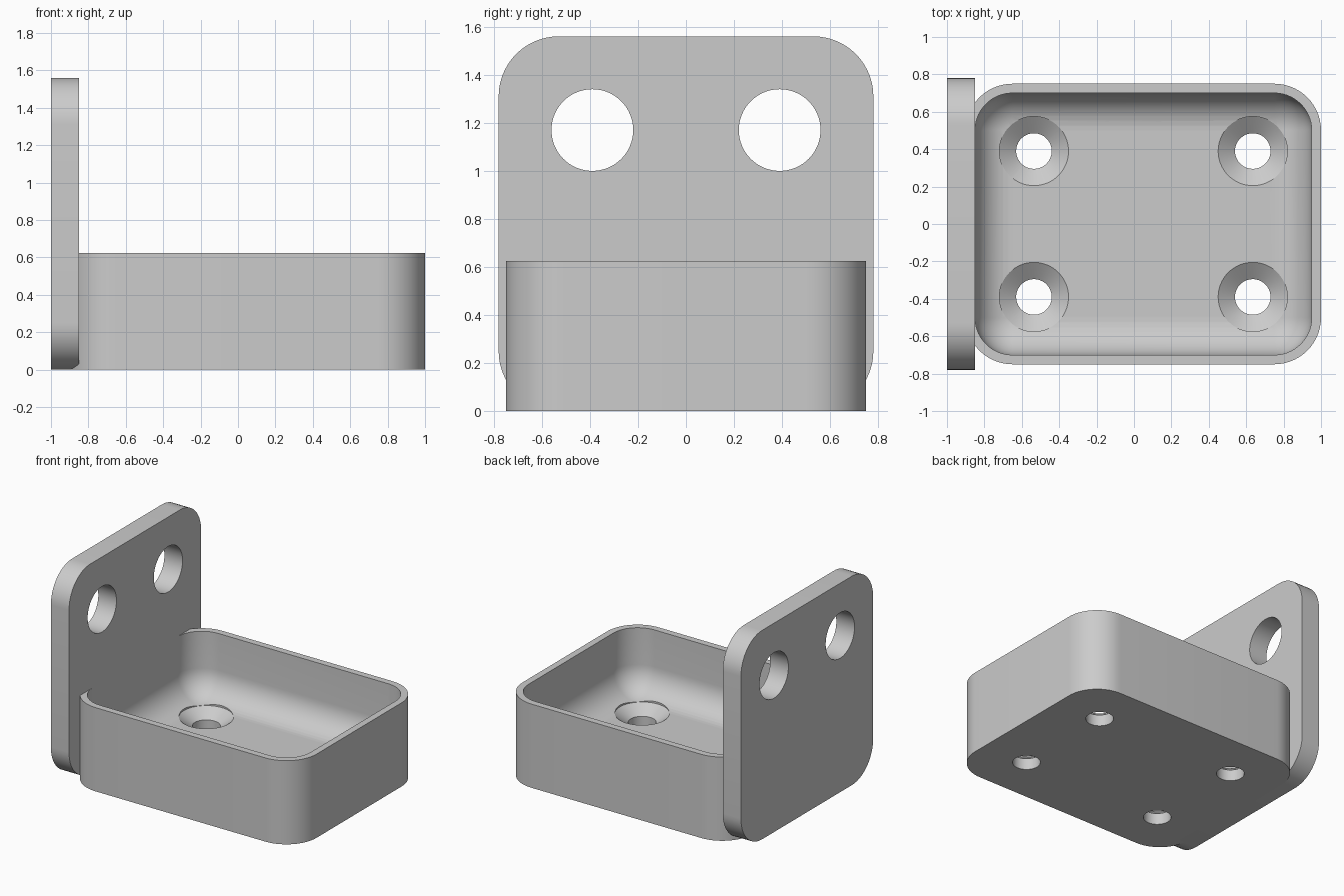
import bpy, bmesh
from math import sin, cos, pi, radians
from mathutils import Matrix, Vector

if "Cube" in bpy.data.objects:
    bpy.data.objects.remove(bpy.data.objects["Cube"], do_unlink=True)

grey = bpy.data.materials.new("light_grey")
grey.use_nodes = True
grey.diffuse_color = (0.6, 0.6, 0.6, 1)
grey.node_tree.nodes["Principled BSDF"].inputs["Base Color"].default_value = (0.6, 0.6, 0.6, 1)


def rounded_rect(half_w, half_h, radius, steps=14):
    """Outline of a rounded rectangle, counter-clockwise."""
    points = []
    for i, (sx, sy) in enumerate([(1, 1), (-1, 1), (-1, -1), (1, -1)]):
        for k in range(steps + 1):
            a = (i + k / steps) * pi / 2
            points.append((sx * (half_w - radius) + radius * cos(a),
                           sy * (half_h - radius) + radius * sin(a)))
    return points


def circle(radius, steps=64):
    return [(radius * cos(2 * pi * k / steps), radius * sin(2 * pi * k / steps))
            for k in range(steps)]


def loft(name, sections, matrix=Matrix()):
    """Closed solid skinned through (outline, height) sections."""
    bm = bmesh.new()
    rings = [[bm.verts.new((x, y, z)) for x, y in outline] for outline, z in sections]
    for low, high in zip(rings, rings[1:]):
        for i in range(len(low)):
            j = (i + 1) % len(low)
            bm.faces.new((low[i], low[j], high[j], high[i]))
    bm.faces.new(rings[0][::-1])
    bm.faces.new(rings[-1])
    bm.transform(matrix)
    bmesh.ops.recalc_face_normals(bm, faces=bm.faces)
    mesh = bpy.data.meshes.new(name)
    bm.to_mesh(mesh)
    bm.free()
    mesh.materials.append(grey)
    obj = bpy.data.objects.new(name, mesh)
    bpy.context.collection.objects.link(obj)
    return obj


def finish(obj, cutters):
    """Drill the cutters out of the part, then smooth its rounded faces."""
    bpy.ops.object.select_all(action="DESELECT")
    bpy.context.view_layer.objects.active = obj
    obj.select_set(True)
    for cutter in cutters:
        mod = obj.modifiers.new("drill", "BOOLEAN")
        mod.operation, mod.solver, mod.object = "DIFFERENCE", "EXACT", cutter
        bpy.ops.object.modifier_apply(modifier=mod.name)
        bpy.data.objects.remove(cutter, do_unlink=True)
    bpy.ops.object.shade_smooth_by_angle(angle=radians(30))


# Tray: outer wall, flat rim, inner wall, filleted floor
FLOOR, TOP, WALL, FILLET = 0.15, 0.625, 0.05, 0.2
HALF_X, HALF_Y, CORNER, TRAY_X = 0.95, 0.75, 0.25, 0.05
outer = rounded_rect(HALF_X, HALF_Y, CORNER)
sections = [(outer, 0), (outer, TOP),
            (rounded_rect(HALF_X - WALL, HALF_Y - WALL, CORNER - WALL), TOP)]
for k in range(13):
    a = k / 12 * pi / 2
    inset = WALL + (FILLET - 0.002) * (1 - cos(a))
    sections.append((rounded_rect(HALF_X - inset, HALF_Y - inset, CORNER - inset),
                     FLOOR + FILLET * (1 - sin(a))))
tray = loft("tray", sections, Matrix.Translation((TRAY_X, 0, 0)))

# Countersunk screw holes in the tray floor
screw_holes = []
for sx in (-1, 1):
    for sy in (-1, 1):
        profile = [(0.095, -0.1), (0.095, 0.085), (0.185, FLOOR), (0.185, 0.4)]
        place = Matrix.Translation((TRAY_X + sx * 0.585, sy * 0.39, 0))
        screw_holes.append(loft("screw_hole", [(circle(r), z) for r, z in profile], place))
finish(tray, screw_holes)

# Upright mounting plate: outline in y and z, thickness along x
upright = Matrix(((0, 0, 1, 0), (1, 0, 0, 0), (0, 1, 0, 0), (0, 0, 0, 1)))
outline = rounded_rect(0.78, 0.78, CORNER)
plate = loft("mounting_plate", [(outline, -1), (outline, -0.85)],
             Matrix.Translation((0, 0, 0.78)) @ upright)
plate_holes = [loft("plate_hole", [(circle(0.17), -1.2), (circle(0.17), -0.6)],
                    Matrix.Translation((0, y, 1.17)) @ upright) for y in (-0.39, 0.39)]
finish(plate, plate_holes)
